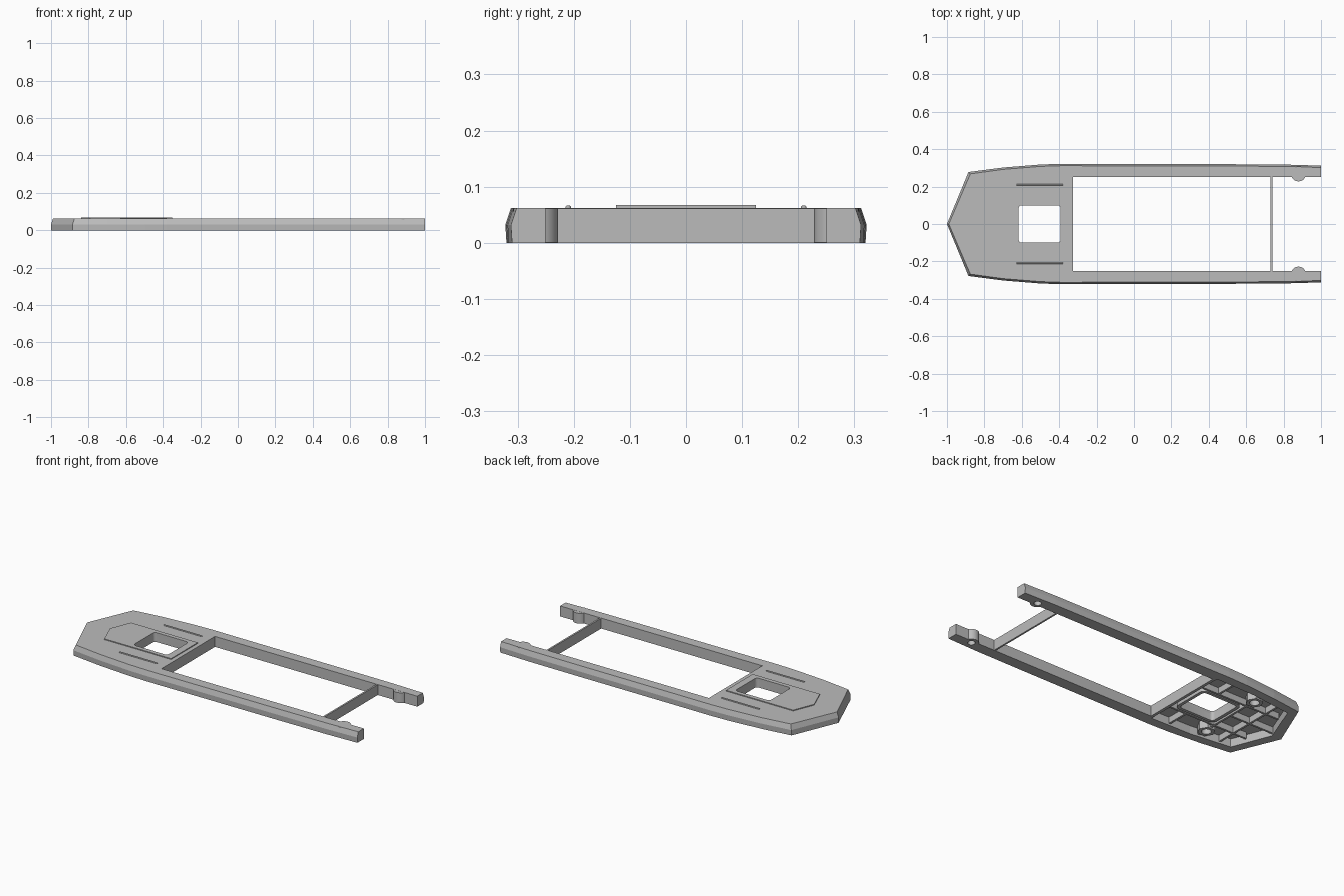
import bpy, bmesh, math

if "Cube" in bpy.data.objects:
    bpy.data.objects.remove(bpy.data.objects["Cube"])

GREY = (0.5, 0.5, 0.5, 1)
mat = bpy.data.materials.new("plain_grey")
mat.use_nodes = True
mat.diffuse_color = GREY
mat.node_tree.nodes["Principled BSDF"].inputs["Base Color"].default_value = GREY


def loft(name, rings):
    """Solid from stacked rings of equal point count, each (points, height)."""
    bm = bmesh.new()
    loops = [[bm.verts.new((x, y, z)) for x, y in pts] for pts, z in rings]
    n = len(loops[0])
    bm.faces.new(loops[0])
    bm.faces.new(loops[-1])
    for a, b in zip(loops, loops[1:]):
        for i in range(n):
            j = (i + 1) % n
            bm.faces.new((a[i], a[j], b[j], b[i]))
    bmesh.ops.recalc_face_normals(bm, faces=bm.faces)
    mesh = bpy.data.meshes.new(name)
    bm.to_mesh(mesh)
    bm.free()
    mesh.materials.append(mat)
    ob = bpy.data.objects.new(name, mesh)
    bpy.context.collection.objects.link(ob)
    return ob


def prism(name, pts, z0, z1):
    return loft(name, [(pts, z0), (pts, z1)])


def box(name, x0, x1, y0, y1, z0, z1):
    return prism(name, [(x0, y0), (x1, y0), (x1, y1), (x0, y1)], z0, z1)


def circle(x, y, r, n=32):
    return [(x + r * math.cos(2 * math.pi * i / n), y + r * math.sin(2 * math.pi * i / n))
            for i in range(n)]


def rounded(cx, cy, hx, hy, r, steps=5):
    """Outline of a rectangle with rounded corners."""
    pts = []
    for k, (sx, sy) in enumerate([(1, 1), (-1, 1), (-1, -1), (1, -1)]):
        for i in range(steps + 1):
            a = math.pi / 2 * (k + i / steps)
            pts.append((cx + sx * (hx - r) + r * math.cos(a), cy + sy * (hy - r) + r * math.sin(a)))
    return pts


def both_sides(half):
    """Close a half outline, which may start on the centre line, by mirroring in y."""
    return half + [(x, -y) for x, y in reversed(half) if y > 0]


def cut(target, cutter):
    mod = target.modifiers.new("cut", "BOOLEAN")
    mod.operation = "DIFFERENCE"
    mod.solver = "EXACT"
    mod.object = cutter
    bpy.context.view_layer.objects.active = target
    bpy.ops.object.modifier_apply(modifier=mod.name)
    bpy.data.objects.remove(cutter)


def smooth(ob):
    bpy.ops.object.select_all(action="DESELECT")
    ob.select_set(True)
    bpy.context.view_layer.objects.active = ob
    bpy.ops.object.shade_smooth_by_angle(angle=math.radians(25))


TOP = 0.062
HOLE = (-0.505, 0, 0.113, 0.1, 0.018)

# hull: pointed nose, gently bowed sides, chamfered upper edge
half = [(-1, 0), (-0.885, 0.278), (-0.7, 0.302), (-0.5, 0.318), (-0.38, 0.322),
        (-0.2, 0.321), (0.45, 0.32), (0.8, 0.318), (1, 0.312)]
inset = [(x + 0.01 * (x < -0.8), y - 0.01 * (y > 0)) for x, y in half]
lower = [(x, y - 0.002 * (y > 0)) for x, y in half]
hull = loft("hull_frame", [(both_sides(lower), 0), (both_sides(half), 0.032),
                           (both_sides(inset), TOP)])

# long open bay, hollow underside of the nose, and hatch opening
cut(hull, box("bay_cutter", -0.325, 1.1, -0.25, 0.25, -0.1, 0.2))
pan = [(-0.94, 0), (-0.85, 0.23), (-0.6, 0.26), (-0.342, 0.265)]
cut(hull, prism("pan_cutter", both_sides(pan), -0.1, 0.048))
cut(hull, prism("hatch_cutter", rounded(*HOLE), -0.1, 0.2))

# raised deck panel around the hatch
panel = prism("deck_panel", both_sides([(-0.84, 0), (-0.79, 0.125), (-0.35, 0.125)]),
              TOP - 0.004, 0.067)
cut(panel, prism("hatch_cutter", rounded(*HOLE), -0.1, 0.2))

# collar lining the hatch below deck
cx, cy, hx, hy, r = HOLE
collar = prism("hatch_collar", rounded(cx, cy, hx + 0.018, hy + 0.018, r + 0.015), 0.012, 0.052)
cut(collar, prism("hatch_cutter", rounded(*HOLE), -0.1, 0.2))
smooth(collar)

# thin cross bar between the rails
box("cross_bar", 0.731, 0.741, -0.252, 0.252, 0, TOP - 0.001)

for side, s in (("left", 1), ("right", -1)):
    # round-topped deck strip
    loft(side + "_deck_strip", [
        (rounded(-0.505, s * 0.21, 0.125, w, w * 0.9), z)
        for w, z in ((0.005, TOP - 0.004), (0.005, 0.064), (0.0025, 0.0665))])

    # rail boss with a bore from below, bulging into the bay
    boss = prism(side + "_rail_boss", circle(0.88, s * 0.268, 0.04), 0.0005, TOP - 0.0005)
    bore = circle(0.88, s * 0.268, 0.02)
    cut(boss, prism("bore_cutter", bore, -0.1, 0.045))
    cut(hull, prism("bore_cutter", bore, -0.1, 0.045))
    smooth(boss)

    # six-sided socket under the nose
    socket = prism(side + "_socket", circle(-0.655, s * 0.195, 0.048, 6), 0.004, 0.05)
    cut(socket, prism("bore_cutter", circle(-0.655, s * 0.195, 0.026), -0.1, 0.045))
    smooth(socket)

    # stiffening ribs under the nose
    a, b = sorted((s * 0.125, s * 0.137))
    box(side + "_long_rib_rear", -0.63, -0.335, a, b, 0.012, 0.05)
    box(side + "_long_rib_front", -0.87, -0.63, a, b, 0.012, 0.05)
    for i, x in enumerate((-0.66, -0.47)):
        a, b = sorted((s * 0.13, s * 0.27))
        rib = box(f"{side}_cross_rib_{i + 1}", x, x + 0.012, a, b, 0.012, 0.05)
        if i == 0:
            cut(rib, prism("bore_cutter", circle(-0.655, s * 0.195, 0.026), -0.1, 0.045))

# centre ribs ahead of the hatch
box("nose_cross_rib", -0.79, -0.778, -0.245, 0.245, 0.012, 0.05)
box("fore_cross_rib", -0.66, -0.648, -0.13, 0.13, 0.012, 0.05)
box("centre_rib", -0.95, -0.65, -0.006, 0.006, 0.012, 0.05)
